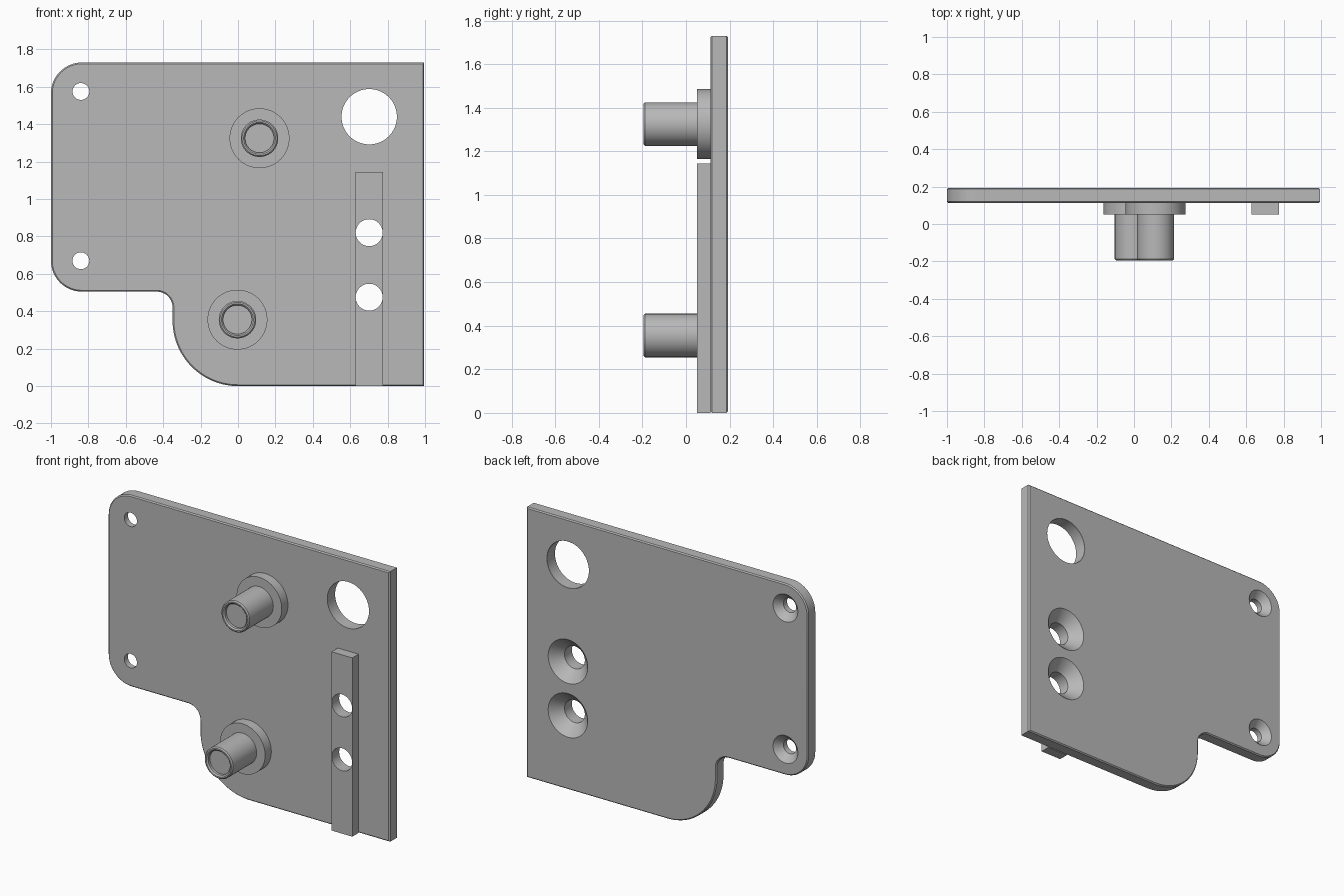
import bpy, bmesh
from math import cos, sin, pi, radians
from mathutils import Vector, Matrix

cube = bpy.data.objects.get("Cube")
if cube:
    bpy.data.objects.remove(cube, do_unlink=True)

grey = bpy.data.materials.new("machined grey")
grey.use_nodes = True
grey.diffuse_color = (0.48, 0.48, 0.48, 1)
grey.node_tree.nodes["Principled BSDF"].inputs["Base Color"].default_value = grey.diffuse_color

PIN_TIP, PAD_FRONT, FRONT, BACK = -0.195, 0.05, 0.113, 0.193
HEIGHT = 1.73


def finish(name, bm):
    bmesh.ops.recalc_face_normals(bm, faces=bm.faces)
    mesh = bpy.data.meshes.new(name)
    bm.to_mesh(mesh)
    bm.free()
    mesh.materials.append(grey)
    obj = bpy.data.objects.new(name, mesh)
    bpy.context.collection.objects.link(obj)
    return obj


def prism(name, outline, y0, y1, chamfer=0):
    """Extrude an x-z outline along y, with chamfered rims if asked."""
    bm = bmesh.new()
    face = bm.faces.new([bm.verts.new((x, y0, z)) for x, z in outline])
    ext = bmesh.ops.extrude_face_region(bm, geom=[face], use_keep_orig=True)
    new_verts = [g for g in ext["geom"] if isinstance(g, bmesh.types.BMVert)]
    bmesh.ops.translate(bm, vec=(0, y1 - y0, 0), verts=new_verts)
    if chamfer:
        rims = [e for e in bm.edges if abs(e.verts[0].co.y - e.verts[1].co.y) < 1e-5]
        bmesh.ops.bevel(bm, geom=rims, offset=chamfer, segments=1, affect='EDGES')
    return finish(name, bm)


def lathe(name, profile, x, z, steps=64):
    """Turn a (radius, y) profile around an axis along y."""
    bm = bmesh.new()
    verts = [bm.verts.new((r, y, 0)) for r, y in profile]
    edges = [bm.edges.new(pair) for pair in zip(verts, verts[1:])]
    bmesh.ops.spin(bm, geom=verts + edges, cent=(0, 0, 0), axis=(0, 1, 0),
                   angle=2 * pi, steps=steps, use_merge=False)
    bmesh.ops.remove_doubles(bm, verts=bm.verts, dist=1e-5)
    bmesh.ops.translate(bm, vec=(x, 0, z), verts=bm.verts)
    return finish(name, bm)


def activate(obj):
    bpy.ops.object.select_all(action='DESELECT')
    obj.select_set(True)
    bpy.context.view_layer.objects.active = obj


def arc(cx, cz, r, start, end, n=16):
    angles = [radians(start + (end - start) * i / n) for i in range(n + 1)]
    return [(cx + r * cos(a), cz + r * sin(a)) for a in angles]


# Plate: rounded left corners, filleted step, large rounded foot
outline = [(0.995, 0), (0.995, HEIGHT)]
outline += arc(-0.835, HEIGHT - 0.165, 0.165, 90, 180)
outline += arc(-0.835, 0.67, 0.165, 180, 270)
outline += arc(-0.435, 0.42, 0.085, 90, 0)
outline += arc(0, 0.35, 0.35, 180, 270, 32)
plate = prism("plate", outline, FRONT, BACK, 0.007)

# Guide strip on the front
strip = prism("guide_strip", [(0.628, 0), (0.775, 0), (0.775, 1.145), (0.628, 1.145)],
              PAD_FRONT, FRONT)


# Holes, countersunk from the back where a wider mouth is given
def hole_cutter(x, z, r, mouth):
    out = BACK + 0.02
    profile = [(0, -0.1), (r, -0.1), (r, BACK - (mouth - r)), (mouth, BACK)]
    profile += [(mouth, out), (0, out)]
    cutter = lathe("hole_cutter", profile, x, z)
    cutter.hide_render = True
    return cutter


def cut(obj, cutter):
    mod = obj.modifiers.new("hole", 'BOOLEAN')
    mod.operation = 'DIFFERENCE'
    mod.solver = 'EXACT'
    mod.object = cutter
    activate(obj)
    bpy.ops.object.modifier_apply(modifier=mod.name)


for x, z, r, mouth, through_strip in [
        (-0.84, 1.575, 0.045, 0.088, False), (-0.84, 0.67, 0.045, 0.088, False),
        (0.7015, 0.82, 0.072, 0.14, True), (0.7015, 0.475, 0.072, 0.14, True),
        (0.7015, 1.44, 0.148, 0.149, False)]:
    cutter = hole_cutter(x, z, r, mouth)
    cut(plate, cutter)
    if through_strip:
        cut(strip, cutter)
    bpy.data.objects.remove(cutter, do_unlink=True)

# Flanged posts with a shallow recess in the tip
post_profile = [(0, PIN_TIP + 0.025), (0.077, PIN_TIP + 0.025), (0.077, PIN_TIP + 0.008),
                (0.085, PIN_TIP), (0.093, PIN_TIP), (0.1, PIN_TIP + 0.007),
                (0.1, PAD_FRONT), (0.16, PAD_FRONT), (0.16, FRONT), (0, FRONT)]
posts = [lathe("upper_post", post_profile, 0.115, 1.325),
         lathe("lower_post", post_profile, -0.003, 0.355)]

for obj in [plate, strip] + posts:
    activate(obj)
    bpy.ops.object.shade_smooth_by_angle(angle=radians(30))
